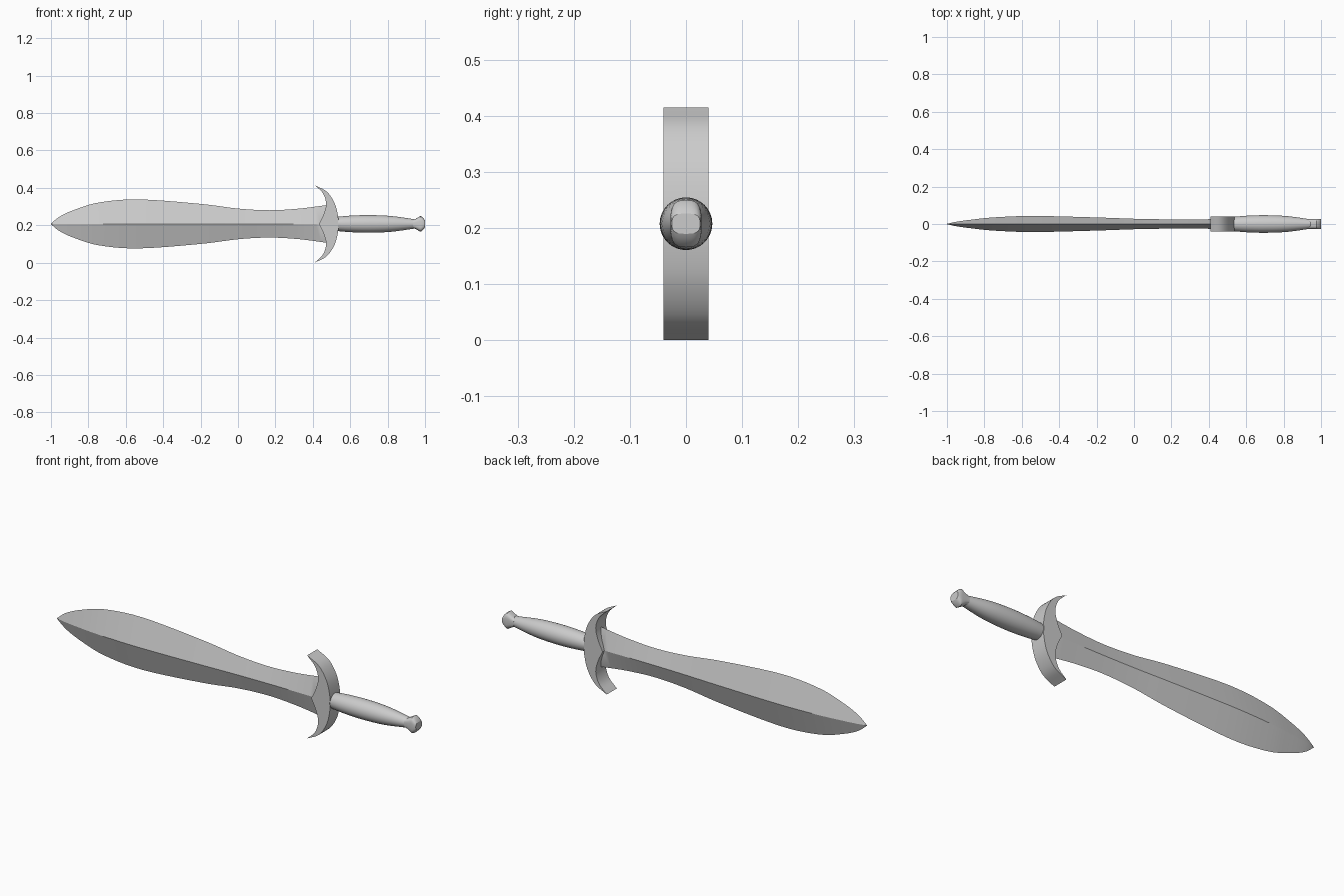
import bpy, bmesh, math
from mathutils import Vector

cube = bpy.data.objects.get("Cube")
if cube:
    bpy.data.objects.remove(cube)

MID = 0.2075  # height of the long axis

steel = bpy.data.materials.new("grey_steel")
steel.use_nodes = True
steel.diffuse_color = (0.6, 0.6, 0.6, 1)
steel.node_tree.nodes["Principled BSDF"].inputs["Base Color"].default_value = (0.6, 0.6, 0.6, 1)


def smooth_curve(points, steps):
    """Catmull-Rom curve through the points."""
    p = [Vector(q) for q in points]
    p = [2 * p[0] - p[1]] + p + [2 * p[-1] - p[-2]]
    out = []
    for a, b, c, d in zip(p, p[1:], p[2:], p[3:]):
        for i in range(steps):
            t = i / steps
            out.append(0.5 * (2 * b + (c - a) * t + (2 * a - 5 * b + 4 * c - d) * t * t
                              + (3 * b - a - 3 * c + d) * t ** 3))
    return out + [p[-2]]


def finish(name, bm):
    bmesh.ops.recalc_face_normals(bm, faces=bm.faces)
    mesh = bpy.data.meshes.new(name)
    bm.to_mesh(mesh)
    bm.free()
    mesh.materials.append(steel)
    obj = bpy.data.objects.new(name, mesh)
    bpy.context.collection.objects.link(obj)
    bpy.ops.object.select_all(action='DESELECT')
    obj.select_set(True)
    bpy.context.view_layer.objects.active = obj
    bpy.ops.object.shade_smooth_by_angle(angle=math.radians(30))
    return obj


def loft(name, stations, sides, power=1.0):
    """Skin sections (x, half depth, half height) along x; power below 1 squares them."""
    bm = bmesh.new()
    rings = []
    for x, hy, hz in stations:
        ring = []
        for i in range(sides):
            a = math.tau * i / sides
            c, s = math.cos(a), math.sin(a)
            ring.append(bm.verts.new((x, hy * math.copysign(abs(c) ** power, c),
                                      MID + hz * math.copysign(abs(s) ** power, s))))
        rings.append(ring)
    for r, q in zip(rings, rings[1:]):
        for i in range(sides):
            j = (i + 1) % sides
            bm.faces.new((r[i], r[j], q[j], q[i]))
    bm.faces.new(rings[0])
    bm.faces.new(rings[-1])
    return finish(name, bm)


# Leaf-shaped blade with a diamond section
blade = [(-1, 0.001, 0.002), (-0.95, 0.012, 0.041), (-0.87, 0.023, 0.077),
         (-0.74, 0.036, 0.115), (-0.53, 0.043, 0.131), (-0.2, 0.035, 0.107),
         (0, 0.028, 0.082), (0.17, 0.025, 0.073), (0.33, 0.025, 0.082), (0.47, 0.026, 0.1)]
loft("blade", smooth_curve(blade, 5), 4)

# Crescent guard, a mirrored outline pushed through its depth
outer = smooth_curve([(0.535, 0), (0.535, 0.04), (0.517, 0.11), (0.475, 0.172), (0.41, 0.2075)], 5)
inner = smooth_curve([(0.41, 0.2075), (0.453, 0.165), (0.471, 0.11), (0.459, 0.055), (0.433, 0)], 5)
half = outer + inner[1:]
outline = half + [Vector((p.x, -p.y)) for p in reversed(half[1:-1])]
bm = bmesh.new()
face = bm.faces.new([bm.verts.new((p.x, -0.04, MID + p.y)) for p in outline])
pushed = bmesh.ops.extrude_face_region(bm, geom=[face])["geom"]
bmesh.ops.translate(bm, vec=(0, 0.08, 0), verts=[v for v in pushed if isinstance(v, bmesh.types.BMVert)])
finish("guard", bm)

# Swelling round grip
grip = [(0.53, 0.038, 0.038), (0.6, 0.044, 0.044), (0.7, 0.047, 0.047),
        (0.82, 0.042, 0.042), (0.95, 0.024, 0.024)]
loft("grip", smooth_curve(grip, 4), 32)

# Flattened pommel flaring to a rim
pommel = [(0.935, 0.026, 0.02), (0.952, 0.026, 0.028), (0.975, 0.028, 0.042),
          (0.983, 0.028, 0.038), (0.995, 0.027, 0.026), (1, 0.025, 0.018)]
loft("pommel", pommel, 32, 0.65)
